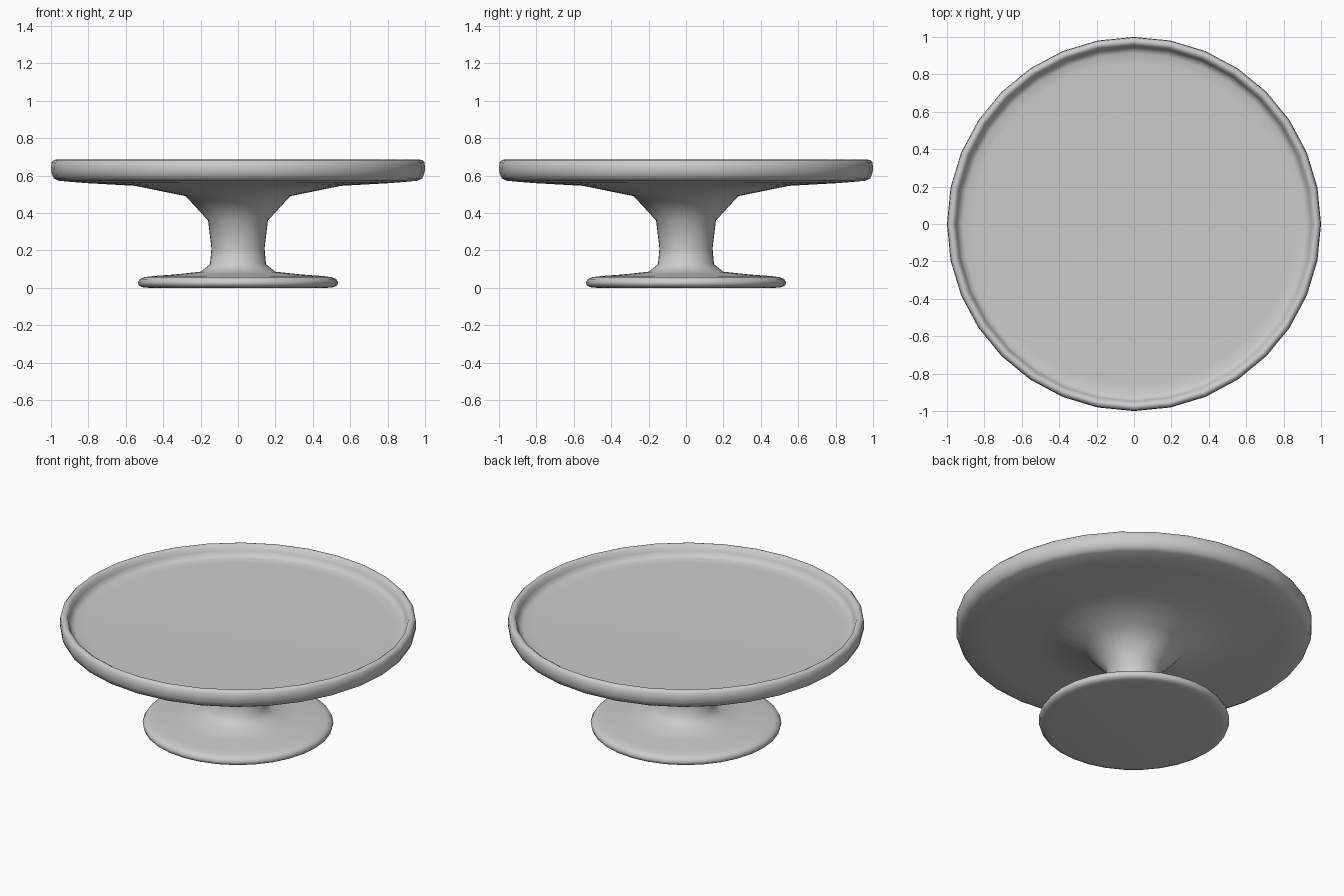
import bpy, bmesh, math

if "Cube" in bpy.data.objects:
    bpy.data.objects.remove(bpy.data.objects["Cube"])

SEGMENTS = 32


def lathe(name, profile):
    """Revolve an (r, z) profile around z and cap both ends."""
    bm = bmesh.new()
    rings = []
    for r, z in profile:
        rings.append([bm.verts.new((r * math.cos(2 * math.pi * i / SEGMENTS),
                                    r * math.sin(2 * math.pi * i / SEGMENTS), z))
                      for i in range(SEGMENTS)])
    for a, b in zip(rings, rings[1:]):
        for i in range(SEGMENTS):
            j = (i + 1) % SEGMENTS
            bm.faces.new((a[i], a[j], b[j], b[i]))
    bm.faces.new(rings[0][::-1])
    bm.faces.new(rings[-1])
    bmesh.ops.recalc_face_normals(bm, faces=bm.faces)
    for f in bm.faces:
        f.smooth = True
    mesh = bpy.data.meshes.new(name)
    bm.to_mesh(mesh)
    bm.free()
    obj = bpy.data.objects.new(name, mesh)
    bpy.context.collection.objects.link(obj)
    return obj


# Round foot
foot = [(0.48, 0.0), (0.51, 0.003), (0.53, 0.012), (0.535, 0.03),
        (0.525, 0.047), (0.50, 0.057), (0.45, 0.063), (0.34, 0.071)]
# Waisted stem flaring into the plate
stem = [(0.20, 0.086), (0.15, 0.125), (0.142, 0.21), (0.16, 0.36), (0.28, 0.49)]
# Plate underside and rounded outer rim
plate = [(0.55, 0.545), (0.82, 0.56), (0.96, 0.572), (0.985, 0.585),
         (0.998, 0.615), (1.0, 0.64), (0.997, 0.67), (0.985, 0.683)]
# Inner lip and recessed top
recess = [(0.972, 0.685), (0.958, 0.676), (0.948, 0.65), (0.937, 0.628),
          (0.915, 0.619), (0.86, 0.617)]

lathe("cake_stand", foot + stem + plate + recess)
